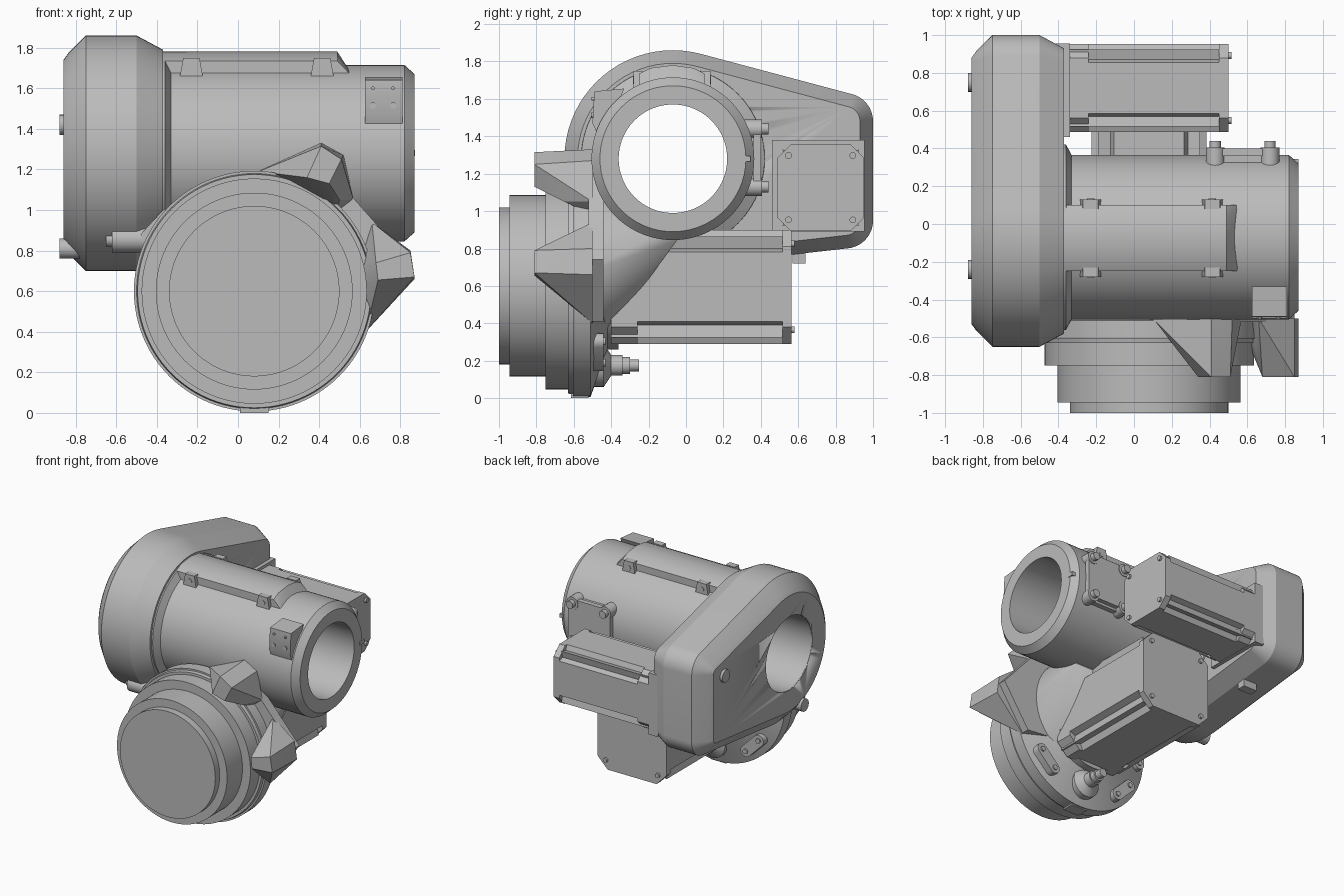
import bpy, bmesh, math
from mathutils import Vector

if "Cube" in bpy.data.objects:
    bpy.data.objects.remove(bpy.data.objects["Cube"])

grey = bpy.data.materials.new("machine grey")
grey.diffuse_color = (0.5, 0.5, 0.5, 1)
grey.use_nodes = True
grey.node_tree.nodes["Principled BSDF"].inputs["Base Color"].default_value = grey.diffuse_color


def finish(name, bm, angle=28):
    bmesh.ops.recalc_face_normals(bm, faces=bm.faces)
    me = bpy.data.meshes.new(name)
    bm.to_mesh(me)
    bm.free()
    me.materials.append(grey)
    ob = bpy.data.objects.new(name, me)
    bpy.context.collection.objects.link(ob)
    bpy.ops.object.select_all(action='DESELECT')
    ob.select_set(True)
    bpy.context.view_layer.objects.active = ob
    bpy.ops.object.shade_smooth_by_angle(angle=math.radians(angle))
    return ob


def place(axis, t, u, v):
    """Point at t along the axis; u, v are the other two coordinates in order."""
    return {'x': (t, u, v), 'y': (u, t, v), 'z': (u, v, t)}[axis]


def lathe(name, axis, cu, cv, profile, n=72, closed=False):
    bm = bmesh.new()
    rings = [[bm.verts.new(place(axis, t, cu + r * math.cos(2 * math.pi * i / n),
                                 cv + r * math.sin(2 * math.pi * i / n)))
              for i in range(n)] for t, r in profile]
    pairs = list(zip(rings, rings[1:]))
    if closed:
        pairs.append((rings[-1], rings[0]))
    else:
        bm.faces.new(rings[0])
        bm.faces.new(rings[-1])
    for a, b in pairs:
        for i in range(n):
            j = (i + 1) % n
            bm.faces.new((a[i], a[j], b[j], b[i]))
    return finish(name, bm)


def rod(name, axis, cu, cv, a, b, r, n=20):
    return lathe(name, axis, cu, cv, [(a, r), (b, r)], n)


def hull(name, points):
    bm = bmesh.new()
    for p in points:
        bm.verts.new(p)
    res = bmesh.ops.convex_hull(bm, input=bm.verts)
    junk = {g for g in res["geom_interior"] + res["geom_unused"]
            if isinstance(g, bmesh.types.BMVert)}
    bmesh.ops.delete(bm, geom=list(junk), context='VERTS')
    bmesh.ops.dissolve_limit(bm, angle_limit=math.radians(0.5),
                             verts=bm.verts, edges=bm.edges)
    return finish(name, bm)


def box(name, x0, x1, y0, y1, z0, z1):
    return hull(name, [(x, y, z) for x in (x0, x1) for y in (y0, y1) for z in (z0, z1)])


def prism(name, axis, outline, a, b):
    bm = bmesh.new()
    lo = [bm.verts.new(place(axis, a, u, v)) for u, v in outline]
    hi = [bm.verts.new(place(axis, b, u, v)) for u, v in outline]
    bm.faces.new(lo)
    bm.faces.new(hi)
    for i in range(len(lo)):
        j = (i + 1) % len(lo)
        bm.faces.new((lo[i], lo[j], hi[j], hi[i]))
    return finish(name, bm)


def circle(y, cx, cz, r, n=48):
    return [(cx + r * math.cos(2 * math.pi * i / n), y, cz + r * math.sin(2 * math.pi * i / n))
            for i in range(n)]


TY, TZ = -0.07, 1.28      # axis of the hollow tube
DX, DZ = 0.08, 0.60       # axis of the round drive

# Gear cover: rounded pear outline with bevelled rims and a through bore
pts = []
for x, d in ((-0.86, 0.12), (-0.835, 0.085), (-0.75, 0.0), (-0.5, 0.0), (-0.37, 0.07)):
    for cy, cz, r in ((TY, TZ, 0.58), (0.85, 1.48, 0.15), (0.85, 0.95, 0.15)):
        for i in range(72):
            a = 2 * math.pi * i / 72
            pts.append((x, cy + (r - d) * math.cos(a), cz + (r - d) * math.sin(a)))
cover = hull("gear_cover", pts)
cutter = rod("bore_cutter", 'x', TY, TZ, -1.2, 0, 0.292, 72)
mod = cover.modifiers.new("bore", 'BOOLEAN')
mod.object, mod.operation, mod.solver = cutter, 'DIFFERENCE', 'EXACT'
bpy.context.view_layer.objects.active = cover
bpy.ops.object.modifier_apply(modifier="bore")
bpy.data.objects.remove(cutter)
for y, z in ((0.75, 1.42), (-0.24, 0.81)):
    rod("cover_bolt", 'x', y, z, -0.88, -0.72, 0.05)
box("cover_foot", -0.62, -0.5, 0.57, 0.64, 0.72, 0.82)

# Hollow tube with collar and bevelled end
lathe("hollow_tube", 'x', TY, TZ,
      [(-0.855, 0.29), (-0.855, 0.31), (-0.45, 0.31), (-0.45, 0.5), (-0.36, 0.49),
       (-0.33, 0.435), (0.82, 0.435), (0.87, 0.39), (0.87, 0.29)], 96, True)
box("tube_key", 0.82, 0.872, 0.29, 0.345, 1.265, 1.295)

# Raised pad on top of the tube, with screw blocks on both sides
top = [(-0.25, 1.735), (-0.19, 1.765), (-0.07, 1.78), (0.04, 1.765), (0.10, 1.735)]
hull("top_pad", [(x, y, z) for y, z in top for x in (-0.4, 0.49)] +
     [(x, y, 1.64) for y in (-0.25, 0.10) for x in (-0.4, 0.58)])
for x in (-0.23, 0.415):
    for y, s in ((-0.25, -1), (0.10, 1)):
        ya, yb = sorted((y - s * 0.02, y + s * 0.03))
        hull("pad_block", [(x + dx, yy, z) for yy in (ya, yb)
                           for dx, z in ((-0.06, 1.64), (0.06, 1.64), (-0.04, 1.75), (0.04, 1.75))])
        rod("pad_screw", 'y', x, 1.70, ya - 0.004, yb + 0.004, 0.02, 12)

# Drilled block on the tube front
hull("front_block", [(x, y, z) for x in (0.625, 0.81)
                     for y, z in ((-0.50, 1.47), (-0.49, 1.64), (-0.33, 1.655), (-0.45, 1.36))])
for x in (0.665, 0.765):
    for z, r in ((1.515, 0.016), (1.60, 0.009)):
        rod("block_screw", 'y', x, z, -0.504, -0.45, r, 12)

# Bolted bracket behind the tube
box("bracket_base", 0.41, 0.74, 0.25, 0.365, 1.10, 1.46)
box("bracket_plate", 0.39, 0.76, 0.36, 0.40, 1.12, 1.47)
for x in (0.43, 0.72):
    for z in (1.13, 1.44):
        rod("bracket_boss", 'y', x, z, 0.27, 0.405, 0.05)
        rod("bracket_bolt", 'y', x, z, 0.40, 0.44, 0.03, 16)

# Stepped round drive with conical back
lathe("round_drive", 'y', DX, DZ,
      [(-1, 0.42), (-0.945, 0.42), (-0.945, 0.485), (-0.75, 0.485), (-0.75, 0.555),
       (-0.63, 0.555), (-0.63, 0.575), (-0.605, 0.58), (-0.605, 0.593), (-0.51, 0.593),
       (-0.42, 0.34), (-0.36, 0.34)], 96)
box("drive_tab", 0.01, 0.15, -0.615, -0.52, 0.0, 0.06)

# Neck joining the drive to the tube
hull("neck", circle(-0.52, DX, 0.68, 0.48) + circle(-0.45, DX, 0.70, 0.40) +
     [(x, -0.05, z) for x in (-0.33, 0.5) for z in (0.84, 0.94)])
prism("neck_web", 'y', [(-0.37, 1.0), (0.1, 1.19), (0.41, 1.31), (0.55, 1.08), (0.85, 0.74),
                        (0.63, 0.41), (-0.3, 0.5), (-0.48, 0.88)], -0.52, -0.44)

# Two tapered lugs
def lug(name, tip, mid, root):
    hull(name, [(x, -0.81, z) for x, z in tip] + [(x, -0.65, z) for x, z in mid] +
         [(x, -0.50, z) for x, z in root])


lug("upper_lug", [(0.41, 1.315), (0.51, 1.25), (0.45, 1.13), (0.34, 1.16)],
    [(0.36, 1.27), (0.53, 1.18), (0.50, 1.05), (0.33, 1.12)],
    [(0.10, 1.19), (0.41, 1.33), (0.52, 1.27), (0.57, 1.05), (0.48, 0.98)])
lug("side_lug", [(0.85, 0.79), (0.87, 0.67), (0.69, 0.655), (0.68, 0.74)],
    [(0.77, 0.85), (0.86, 0.67), (0.65, 0.60), (0.64, 0.78)],
    [(0.66, 0.94), (0.85, 0.80), (0.87, 0.66), (0.63, 0.40), (0.55, 0.60)])


# Motors: square bodies with grooved corners and corner bolts
def motor(name, axis, cu, cv, h, a, b, k):
    q = [(h, h - .12 * k), (h - .05 * k, h - .10 * k), (h - .035 * k, h - .035 * k),
         (h - .10 * k, h - .05 * k), (h - .12 * k, h)]
    out = []
    for _ in range(4):
        out += [(cu + u, cv + v) for u, v in q]
        q = [(-v, u) for u, v in q]
    prism(name + "_body", axis, out, a, b - 0.05)
    c = 0.09 * k
    cap = [(h, h - c), (h - c, h), (c - h, h), (-h, h - c),
           (-h, c - h), (c - h, -h), (h - c, -h), (h, c - h)]
    cap = [(cu + u, cv + v) for u, v in cap]
    prism(name + "_end_cap", axis, cap, b - 0.05, b)
    prism(name + "_flange", axis, cap, a, a + 0.14)
    for su in (-1, 1):
        for sv in (-1, 1):
            u, v = cu + su * (h - .075 * k), cv + sv * (h - .075 * k)
            rod(name + "_end_bolt", axis, u, v, b - 0.01, b + 0.015, 0.018, 12)
            rod(name + "_flange_bolt", axis, u, v, a + 0.1, a + 0.18, 0.025, 12)


motor("side_motor", 'x', 0.72, 1.125, 0.232, -0.38, 0.50, 0.8)
motor("lower_motor", 'y', DX, 0.595, 0.305, -0.40, 0.565, 1.0)
box("side_motor_mount", -0.42, -0.34, 0.46, 0.955, 0.89, 1.38)

# Cable connectors
lathe("side_connector", 'x', -0.45, 0.855,
      [(-0.65, 0.035), (-0.62, 0.035), (-0.62, 0.065), (-0.3, 0.065)], 28)
lathe("rear_connector", 'y', DX, 0.175,
      [(-0.52, 0.115), (-0.44, 0.115), (-0.40, 0.055), (-0.34, 0.055), (-0.34, 0.045),
       (-0.30, 0.045), (-0.30, 0.032), (-0.25, 0.032)], 28)

# Rounded rear pads with screws, on the cone of the drive
for ang in (-135, -45, 180):
    a = math.radians(ang)
    out, tan = Vector((math.cos(a), 0, math.sin(a))), Vector((-math.sin(a), 0, math.cos(a)))
    base = Vector((DX, 0, DZ)) + out * 0.50
    ring = []
    for s in (-0.08, 0.08):
        c = base + tan * s
        ring += circle(-0.52, c.x, c.z, 0.045, 16) + circle(-0.44, c.x, c.z, 0.045, 16)
        rod("rear_pad_screw", 'y', c.x, c.z, -0.46, -0.43, 0.02, 12)
    hull("rear_pad", ring)
